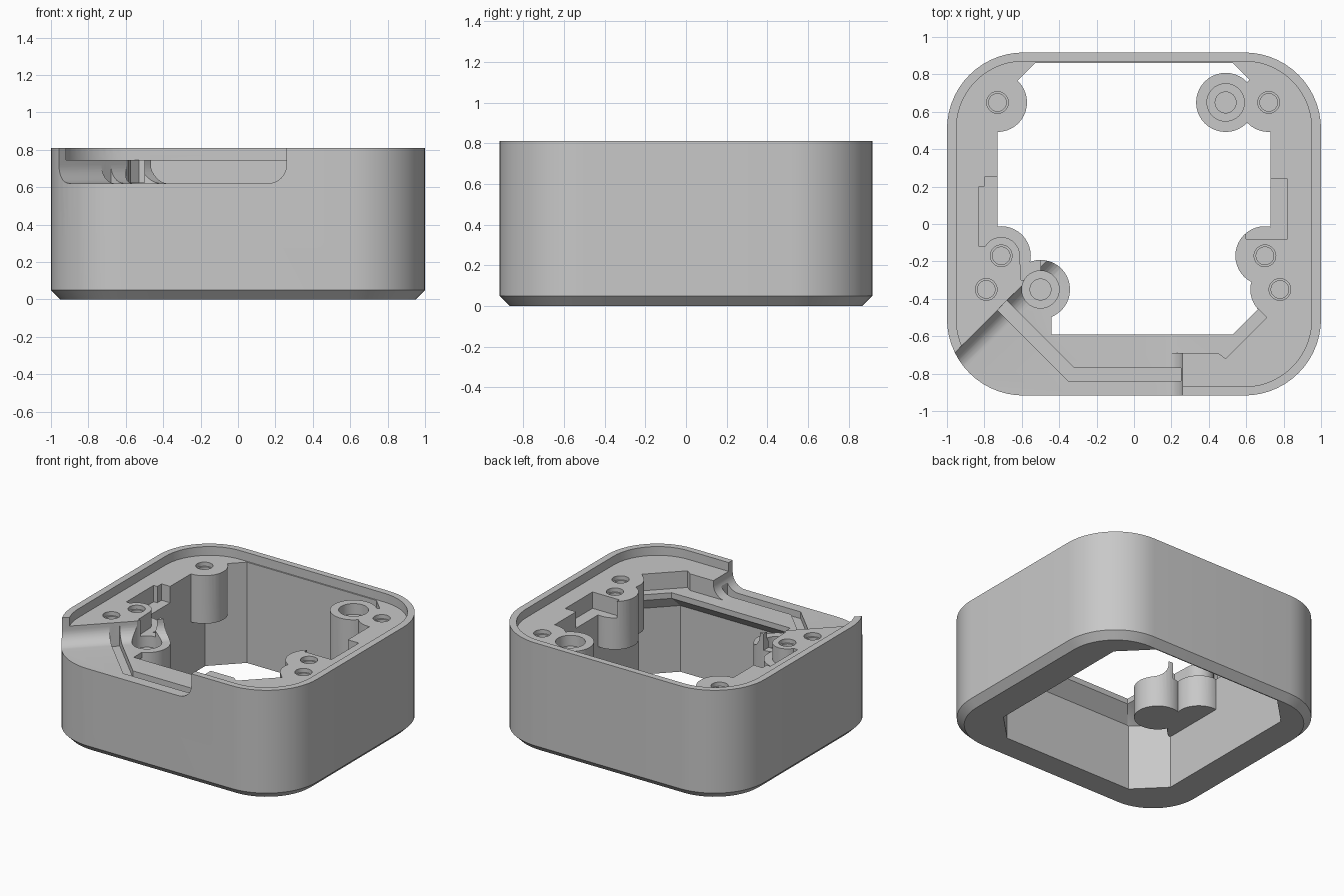
import bpy, bmesh, math

if "Cube" in bpy.data.objects:
    bpy.data.objects.remove(bpy.data.objects["Cube"], do_unlink=True)

FLOOR, SHELF, TOP = 0.62, 0.745, 0.81

grey = bpy.data.materials.new("plain grey")
grey.use_nodes = True
grey.diffuse_color = (0.58, 0.58, 0.58, 1)
grey.node_tree.nodes["Principled BSDF"].inputs["Base Color"].default_value = (0.58, 0.58, 0.58, 1)


def arc(cx, cy, r, start, end, steps):
    return [(cx + r * math.cos(math.radians(start + (end - start) * i / steps)),
             cy + r * math.sin(math.radians(start + (end - start) * i / steps)))
            for i in range(steps + 1)]


def rounded(hx, hy, r):
    pts = []
    for k, (sx, sy) in enumerate([(1, 1), (-1, 1), (-1, -1), (1, -1)]):
        pts += arc(sx * (hx - r), sy * (hy - r), r, k * 90, k * 90 + 90, 14)
    return pts


def circle(cx, cy, r):
    return arc(cx, cy, r, 0, 360, 40)[:-1]


def loft(name, layers, bevel_rule=None):
    """Solid from stacked outlines, given as (outline, z) pairs."""
    bm = bmesh.new()
    rings = [[bm.verts.new((x, y, z)) for x, y in pts] for pts, z in layers]
    n = len(rings[0])
    for a, b in zip(rings, rings[1:]):
        for i in range(n):
            j = (i + 1) % n
            bm.faces.new((a[i], a[j], b[j], b[i]))
    bm.faces.new(rings[0][::-1])
    bm.faces.new(rings[-1])
    if bevel_rule:
        edges = [e for e in bm.edges if bevel_rule(*[v.co for v in e.verts])]
        bmesh.ops.bevel(bm, geom=edges, offset=0.1, segments=8, profile=0.5, affect='EDGES')
    bmesh.ops.triangulate(bm, faces=bm.faces[:])
    bmesh.ops.recalc_face_normals(bm, faces=bm.faces[:])
    if bm.calc_volume(signed=True) < 0:
        bmesh.ops.reverse_faces(bm, faces=bm.faces[:])
    mesh = bpy.data.meshes.new(name)
    bm.to_mesh(mesh)
    bm.free()
    ob = bpy.data.objects.new(name, mesh)
    bpy.context.collection.objects.link(ob)
    return ob


def prism(name, pts, low, high=1.0, rule=None):
    return loft(name, [(pts, low), (pts, high)], rule)


def combine(target, tool, operation):
    tool.hide_render = True
    mod = target.modifiers.new(tool.name, 'BOOLEAN')
    mod.operation = operation
    mod.solver = 'MANIFOLD'
    mod.object = tool
    bpy.context.view_layer.objects.active = target
    bpy.ops.object.modifier_apply(modifier=mod.name)
    bpy.data.objects.remove(tool, do_unlink=True)


# Outer shell with a chamfered foot
body = loft("housing_frame", [(rounded(0.95, 0.867, 0.36), 0),
                              (rounded(1, 0.917, 0.41), 0.05),
                              (rounded(1, 0.917, 0.41), TOP)])

# Through opening with cut corners
opening = [(0.53, 0.86), (-0.53, 0.86), (-0.73, 0.66), (-0.73, -0.49),
           (-0.53, -0.69), (0.53, -0.69), (0.73, -0.49), (0.73, 0.66)]
combine(body, prism("opening_cutter", opening, -0.1), 'DIFFERENCE')

# Front ledge overhanging the opening on a sloped underside
outer = [(-0.85, -0.5), (-0.6, -0.8), (0.6, -0.8), (0.85, -0.5)]
upper = [(0.8, -0.32), (0.53, -0.59), (-0.44, -0.59), (-0.44, -0.38), (-0.75, -0.3)]
lower = [(0.85, -0.38), (0.53, -0.7), (-0.53, -0.7), (-0.64, -0.59), (-0.76, -0.47)]
combine(body, loft("ledge", [(lower + outer, 0.48), (upper + outer, 0.58),
                             (upper + outer, 0.78)]), 'UNION')

# Screw bosses
screws = [(-0.73, 0.65), (0.72, 0.65), (-0.71, -0.17), (-0.79, -0.35),
          (0.7, -0.17), (0.78, -0.35)]
posts = [(0.49, 0.65, SHELF), (-0.5, -0.35, FLOOR)]
for x, y in screws + [p[:2] for p in posts]:
    combine(body, prism("boss", circle(x, y, 0.158), 0.39, 0.78), 'UNION')

# Recess that leaves the thin rim
combine(body, prism("recess_cutter", rounded(0.95, 0.87, 0.36), SHELF), 'DIFFERENCE')


# Corner notch with rounded ends
def notch_end(a, b):
    d = b - a
    low = max(a.z, b.z) < FLOOR + 0.01
    return low and (abs(d.x) < 0.001 or abs(d.x - d.y) < 0.001)


notch = [(0.26, -1.1), (0.26, -0.15), (-0.42, -0.15), (-1.37, -1.1)]
combine(body, prism("notch_cutter", notch, FLOOR, 1, notch_end), 'DIFFERENCE')

# Lowered inner ledge beside the notch
step = [(0.1, -0.69), (0.45, -0.69), (0.49, -0.72), (0.71, -0.5), (0.62, -0.41), (0.1, -0.41)]
combine(body, prism("step_cutter", step, FLOOR + 0.002), 'DIFFERENCE')

# Groove following the notch floor
groove = [(0.25, -0.84), (0.25, -0.77), (-0.32, -0.77), (-0.68, -0.41),
          (-0.73, -0.46), (-0.35, -0.84)]
combine(body, prism("groove_cutter", groove, 0.57), 'DIFFERENCE')

# Side pockets
left_pocket = [(0.82, -0.08), (0.82, 0.24), (0.6, 0.24), (0.6, -0.08)]
right_pocket = ([(-0.83, -0.12), (-0.83, 0.2), (-0.8, 0.2), (-0.8, 0.25), (-0.5, 0.25),
                 (-0.5, -0.3), (-0.605, -0.3)] + arc(-0.71, -0.17, 0.1, 0, 150, 14))
for pts in (left_pocket, right_pocket):
    combine(body, prism("pocket_cutter", pts, FLOOR + 0.004), 'DIFFERENCE')

# Screw holes and counterbored post holes
for x, y in screws:
    combine(body, prism("screw_hole_cutter", circle(x, y, 0.058), SHELF - 0.03), 'DIFFERENCE')
    combine(body, prism("screw_bore_cutter", circle(x, y, 0.047), 0.5), 'DIFFERENCE')
for x, y, z in posts:
    combine(body, prism("counterbore_cutter", circle(x, y, 0.1), z - 0.08), 'DIFFERENCE')
    combine(body, prism("post_bore_cutter", circle(x, y, 0.056), 0.45), 'DIFFERENCE')

# Finish
body.data.materials.clear()
body.data.materials.append(grey)
for poly in body.data.polygons:
    poly.material_index = 0
bpy.ops.object.select_all(action='DESELECT')
body.select_set(True)
bpy.context.view_layer.objects.active = body
bpy.ops.object.shade_smooth_by_angle(angle=math.radians(25))
